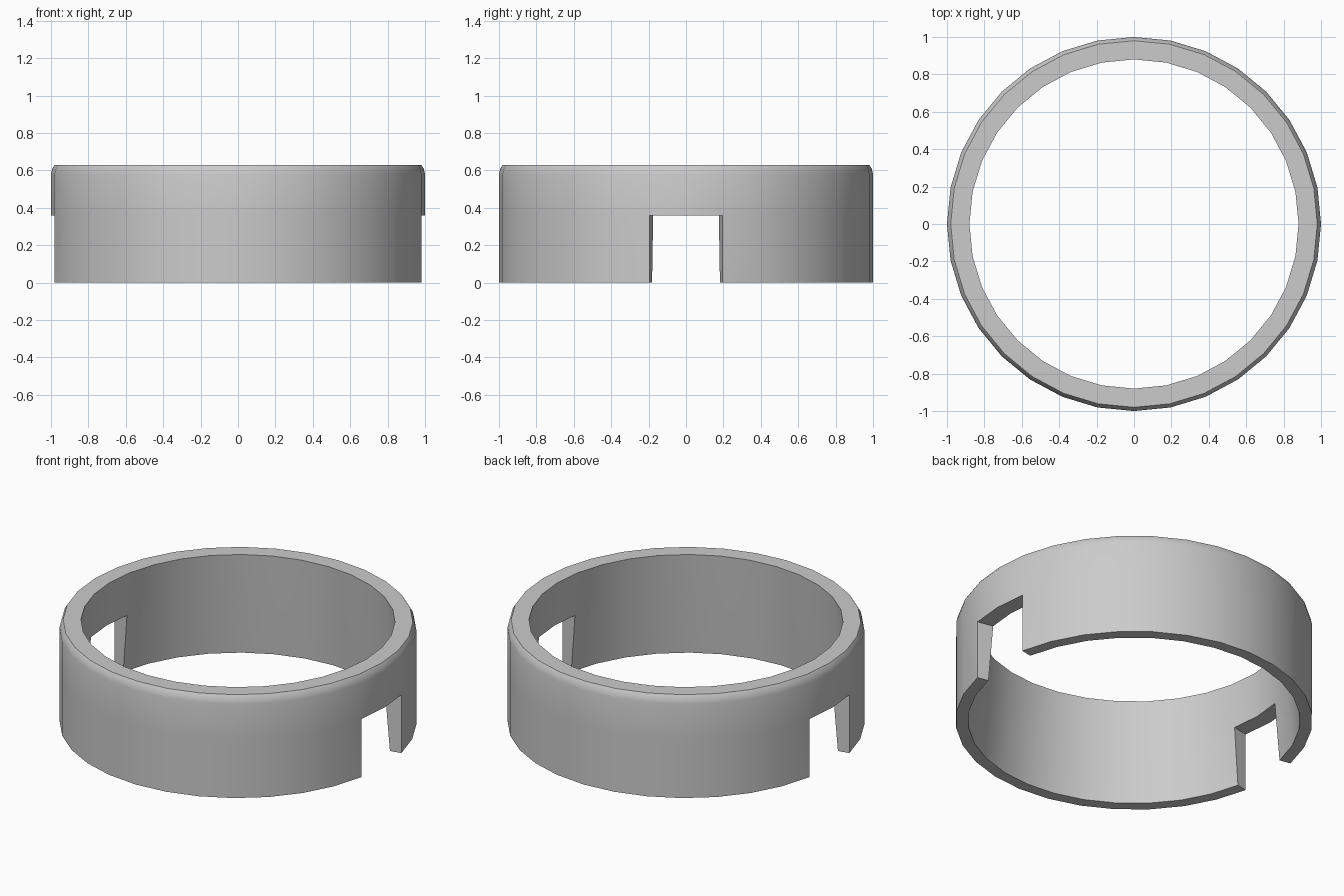
import bpy, bmesh, math

if "Cube" in bpy.data.objects:
    bpy.data.objects.remove(bpy.data.objects["Cube"])

SIDES = 32
NOTCH_TOP = 0.36

# closed wall profile (radius, z): inner wall tapers, outer top edge is rounded
inner = [(0.93, 0.0), (0.90, NOTCH_TOP), (0.88, 0.63)]
outer = [(0.98, 0.63), (0.993, 0.61), (1.0, 0.58), (1.0, NOTCH_TOP), (1.0, 0.0)]
profile = inner + outer
n = len(profile)

bm = bmesh.new()
rings = []
for i in range(SIDES):
    a = 2 * math.pi * i / SIDES
    rings.append([bm.verts.new((r * math.cos(a), r * math.sin(a), z)) for r, z in profile])

notch = {0, SIDES - 1, SIDES // 2, SIDES // 2 - 1}
low = {0, n - 2, n - 1}          # profile segments below the notch top
for i in range(SIDES):
    a, b = rings[i], rings[(i + 1) % SIDES]
    for k in range(n):
        if i in notch and k in low:
            continue
        m = (k + 1) % n
        bm.faces.new((a[k], b[k], b[m], a[m]))
    # notch ceiling
    if i in notch:
        bm.faces.new((a[1], a[n - 2], b[n - 2], b[1]))

# notch side walls
for i in (1, SIDES - 1, SIDES // 2 - 1, SIDES // 2 + 1):
    r = rings[i]
    bm.faces.new((r[0], r[1], r[n - 2], r[n - 1]))

# remove the loose verts left inside the notches
bmesh.ops.delete(bm, geom=[v for v in bm.verts if not v.link_faces], context='VERTS')
bmesh.ops.recalc_face_normals(bm, faces=bm.faces)

mesh = bpy.data.meshes.new("notched_ring")
bm.to_mesh(mesh)
bm.free()
ring = bpy.data.objects.new("notched_ring", mesh)
bpy.context.collection.objects.link(ring)
bpy.context.view_layer.objects.active = ring
ring.select_set(True)
bpy.ops.object.shade_smooth_by_angle(angle=math.radians(35))
